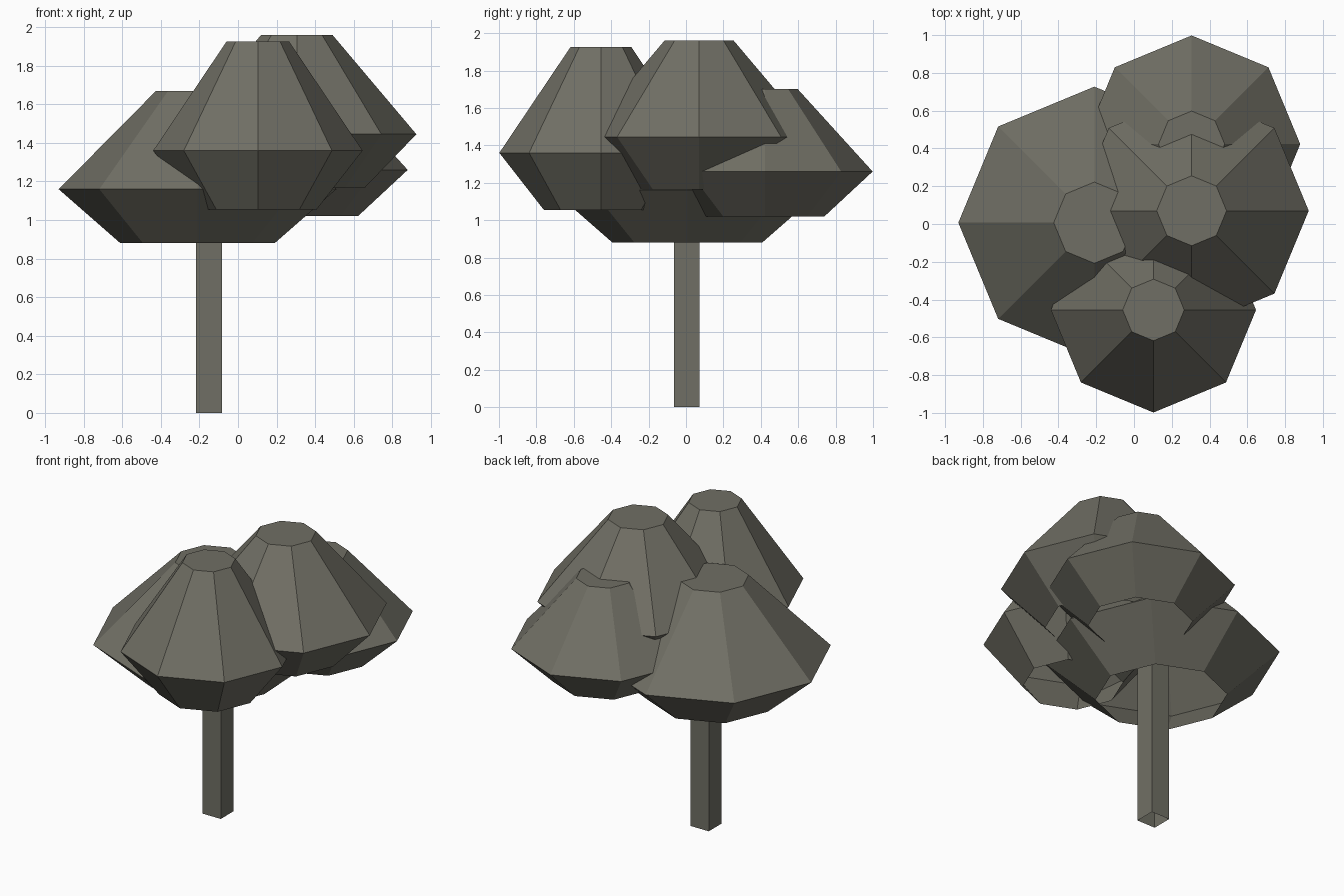
import bpy, bmesh
from math import cos, sin, tau

if "Cube" in bpy.data.objects:
    bpy.data.objects.remove(bpy.data.objects["Cube"])

# One dark olive-grey for the whole tree
dark = bpy.data.materials.new("dark_olive_grey")
dark.diffuse_color = (0.163, 0.159, 0.129, 1.0)
dark.use_nodes = True
dark.node_tree.nodes["Principled BSDF"].inputs["Base Color"].default_value = dark.diffuse_color


def lofted(name, center, rings, sides, turn=0.0, cap_top=True):
    """Flat-faced shell through (radius, z) rings, open at the bottom."""
    bm = bmesh.new()
    loops = []
    for radius, z in rings:
        loops.append([bm.verts.new((center[0] + radius * cos(turn + tau * i / sides),
                                    center[1] + radius * sin(turn + tau * i / sides), z))
                      for i in range(sides)])
    for low, high in zip(loops, loops[1:]):
        for i in range(sides):
            j = (i + 1) % sides
            bm.faces.new((low[i], low[j], high[j], high[i]))
    if cap_top:
        bm.faces.new(loops[-1])
    mesh = bpy.data.meshes.new(name)
    bm.to_mesh(mesh)
    bm.free()
    mesh.materials.append(dark)
    obj = bpy.data.objects.new(name, mesh)
    bpy.context.collection.objects.link(obj)
    return obj


# Square trunk, running up inside the foliage
lofted("trunk", (-0.15, 0.003), [(0.096, 0.0), (0.096, 1.15)], 4, tau / 8)

# Eight-sided foliage clumps: centre, then (radius, z) for bottom, widest and top rings
clumps = {
    "foliage_left": ((-0.21, 0.007), [(0.40, 0.88), (0.72, 1.16), (0.215, 1.67)]),
    "foliage_front": ((0.103, -0.455), [(0.305, 1.055), (0.543, 1.36), (0.163, 1.925)]),
    "foliage_right": ((0.305, 0.07), [(0.35, 1.165), (0.62, 1.445), (0.185, 1.96)]),
    "foliage_back": ((0.305, 0.423), [(0.317, 1.02), (0.575, 1.26), (0.175, 1.70)]),
}
for name, (center, rings) in clumps.items():
    lofted(name, center, rings, 8)
